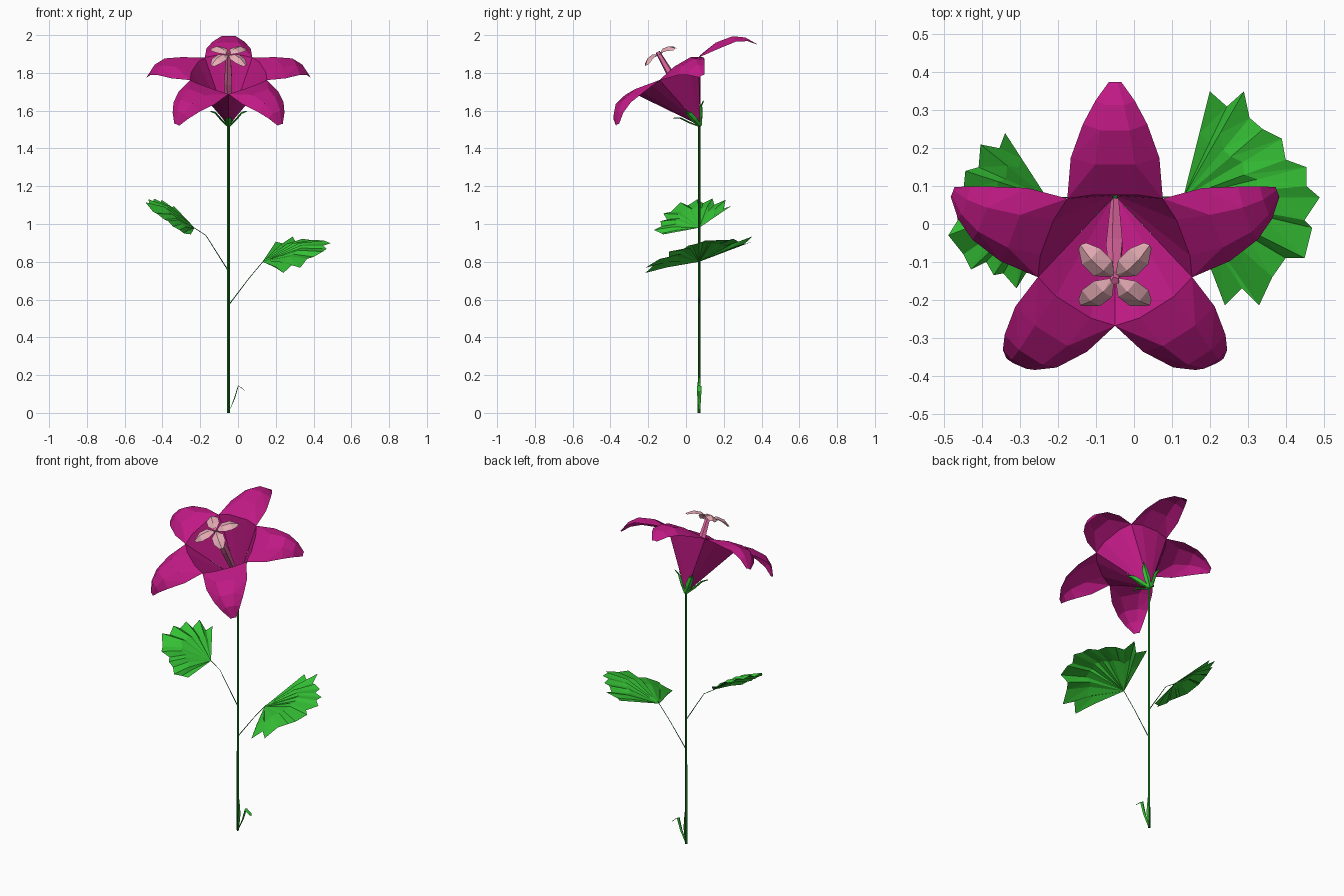
import bpy, math
from mathutils import Matrix, Vector

if "Cube" in bpy.data.objects:
    bpy.data.objects.remove(bpy.data.objects["Cube"])


def mat(name, c):
    m = bpy.data.materials.new(name)
    m.diffuse_color = (*c, 1)
    m.use_nodes = True
    m.node_tree.nodes["Principled BSDF"].inputs["Base Color"].default_value = m.diffuse_color
    return m


MAGENTA = mat("magenta", (.52, .01, .23))
PINK = mat("pink", (.78, .14, .37))
PALE = mat("pale_pink", (.80, .42, .47))
LEAF = mat("leaf_green", (.035, .53, .035))
STEM = mat("stem_green", (.01, .17, .015))


def mesh(name, verts, faces, m, xf=Matrix()):
    me = bpy.data.meshes.new(name)
    me.from_pydata([xf @ Vector(v) for v in verts], [], faces)
    me.materials.append(m)
    ob = bpy.data.objects.new(name, me)
    bpy.context.collection.objects.link(ob)
    return ob


def strip(name, rows, m, xf=Matrix()):
    """Sheet joining rows of equally many points, split into triangles."""
    n = len(rows[0])
    faces = []
    for i in range(len(rows) - 1):
        for j in range(n - 1):
            a, b, c, d = i*n + j, i*n + j + 1, (i+1)*n + j + 1, (i+1)*n + j
            faces += [(a, b, c), (a, c, d)] if j < n // 2 else [(a, b, d), (b, c, d)]
    return mesh(name, [p for r in rows for p in r], faces, m, xf)


def tube(name, path, radii, sides, m, xf=Matrix()):
    pts = [Vector(p) for p in path]
    verts, faces = [], []
    for i, p in enumerate(pts):
        d = pts[min(i + 1, len(pts) - 1)] - pts[max(i - 1, 0)]
        q = d.to_track_quat('Z', 'Y')
        for k in range(sides):
            a = math.tau * k / sides
            verts.append(p + q @ Vector((radii[i]*math.cos(a), radii[i]*math.sin(a), 0)))
    for i in range(len(pts) - 1):
        for k in range(sides):
            l = (k + 1) % sides
            faces.append((i*sides + k, i*sides + l, (i+1)*sides + l, (i+1)*sides + k))
    faces += [tuple(range(sides))[::-1], tuple(range(len(verts) - sides, len(verts)))]
    return mesh(name, verts, faces, m, xf)


X, Y = -.05, .07
FLOWER = Matrix.Translation((X, Y, 1.53)) @ Matrix.Rotation(math.radians(30), 4, 'X')


def spin(deg):
    return FLOWER @ Matrix.Rotation(math.radians(deg), 4, 'Z')


# stem
tube("stem", [(X, Y, 0), (X, Y, .8), (X, Y, 1.54)], [.008, .007, .007], 4, STEM)

# petals: radius, half width, centre height, edge drop, running along local +y
PROFILE = [(.006, .004, 0, 0), (.173, .126, .315, .009),
           (.29, .117, .338, .045), (.385, .085, .322, .042), (.44, .052, .28, .028),
           (.475, .016, .215, .003)]
LENGTH = [1, .92, .97, .97, .92]
for k in range(5):
    rows = []
    for i, (r, hw, w, drop) in enumerate(PROFILE):
        bulge = .02 if i == 1 else 0
        r = r if i < 2 else .173 + (r - .173)*LENGTH[k]
        rows.append([(t*hw, r + bulge*(1 - t*t), w - drop*t*t) for t in (-1, -.45, .45, 1)])
    strip(f"petal_{k+1}", rows, MAGENTA, spin(72*k))

# style and four-lobed stigma
tube("style", [(0, 0, .02), (0, 0, .25), (0, 0, .44)], [.012, .024, .012], 5, PINK, FLOWER)
for k in range(4):
    rows = [[(t*hw, r - abs(t)*back, w - drop*abs(t)) for t in (-1, 0, 1)]
            for r, hw, w, drop, back in [(.006, .004, .422, 0, 0), (.045, .034, .442, .014, 0),
                                         (.09, .034, .437, .016, 0), (.13, .014, .41, .004, .008)]]
    strip(f"stigma_lobe_{k+1}", rows, PALE, spin(45 + 90*k))

# sepals hugging the flower base
for k in range(5):
    rows = [[(t*hw, r - .01*abs(t), w) for t in (-1, 0, 1)]
            for r, hw, w in [(.008, .006, -.015), (.045, .018, .03), (.075, .015, .075),
                             (.105, .002, .095)]]
    strip(f"sepal_{k+1}", rows, LEAF, spin(36 + 72*k))


def fan_leaf(name, base, outline, sx, sy, dome):
    """Pleated fan leaf on a sloping plane, outlined in plan from its base point."""
    bx, by, bz = base
    n = len(outline)

    def pt(f, i, lift):
        x, y = bx + f*(outline[i][0] - bx), by + f*(outline[i][1] - by)
        fold = .007 * f * (1 if i % 2 == 0 else -1)
        return (x, y, bz + sx*(x - bx) + sy*(y - by) + fold
                + lift*math.sin(math.pi*i/(n - 1)))

    verts = [base] + [pt(.6, i, dome) for i in range(n)]
    verts += [pt(1, i, dome*.3) for i in range(n)]
    faces = []
    for i in range(1, n):
        a, b, c, d = i, i + 1, n + i + 1, n + i
        faces += [(0, a, b), (a, d, c), (a, c, b)]
    mesh(name, verts, faces, LEAF)


fan_leaf("right_leaf", (.13, .07, .80),
         [(.20, .35), (.245, .31), (.29, .35), (.305, .28), (.34, .25), (.39, .225), (.40, .17),
          (.455, .15), (.455, .10), (.49, .07), (.45, .01), (.47, -.01), (.45, -.09), (.40, -.09),
          (.365, -.14), (.33, -.215), (.285, -.17), (.24, -.215), (.20, -.11)],
         .26, .29, .04)
fan_leaf("left_leaf", (-.23, .07, .98),
         [(-.34, .24), (-.355, .20), (-.405, .21), (-.41, .15), (-.445, .14), (-.45, .09),
          (-.475, .06), (-.465, .01), (-.49, -.03), (-.45, -.08), (-.43, -.12), (-.39, -.10),
          (-.37, -.135), (-.345, -.13), (-.31, -.17), (-.285, -.13), (-.25, -.12)],
         -.56, .28, .035)

# leaf stalks
tube("right_leaf_stalk", [(X, Y, .57), (.06, Y, .715), (.14, Y, .81)], [.003, .002, .002], 3, STEM)
tube("left_leaf_stalk", [(X, Y, .75), (-.17, Y, .94), (-.24, Y, .985)], [.003, .002, .002], 3, STEM)

# small drooping blade and sheath at the foot
strip("foot_leaf", [[(x + d*abs(t), Y + t*hw, z - d*abs(t)) for t in (-1, 0, 1)]
                    for x, z, hw, d in [(X, 0, .004, 0), (-.02, .08, .010, .004),
                                        (.0, .145, .012, .003), (.022, .132, .012, .012),
                                        (.04, .11, .002, 0)]], LEAF)
strip("foot_sheath", [[(x, Y + t*hw, z) for t in (-1, 0, 1)]
                      for x, z, hw in [(X + .005, 0, .004), (X + .01, .1, .011),
                                       (X + .009, .19, .002)]], LEAF)
